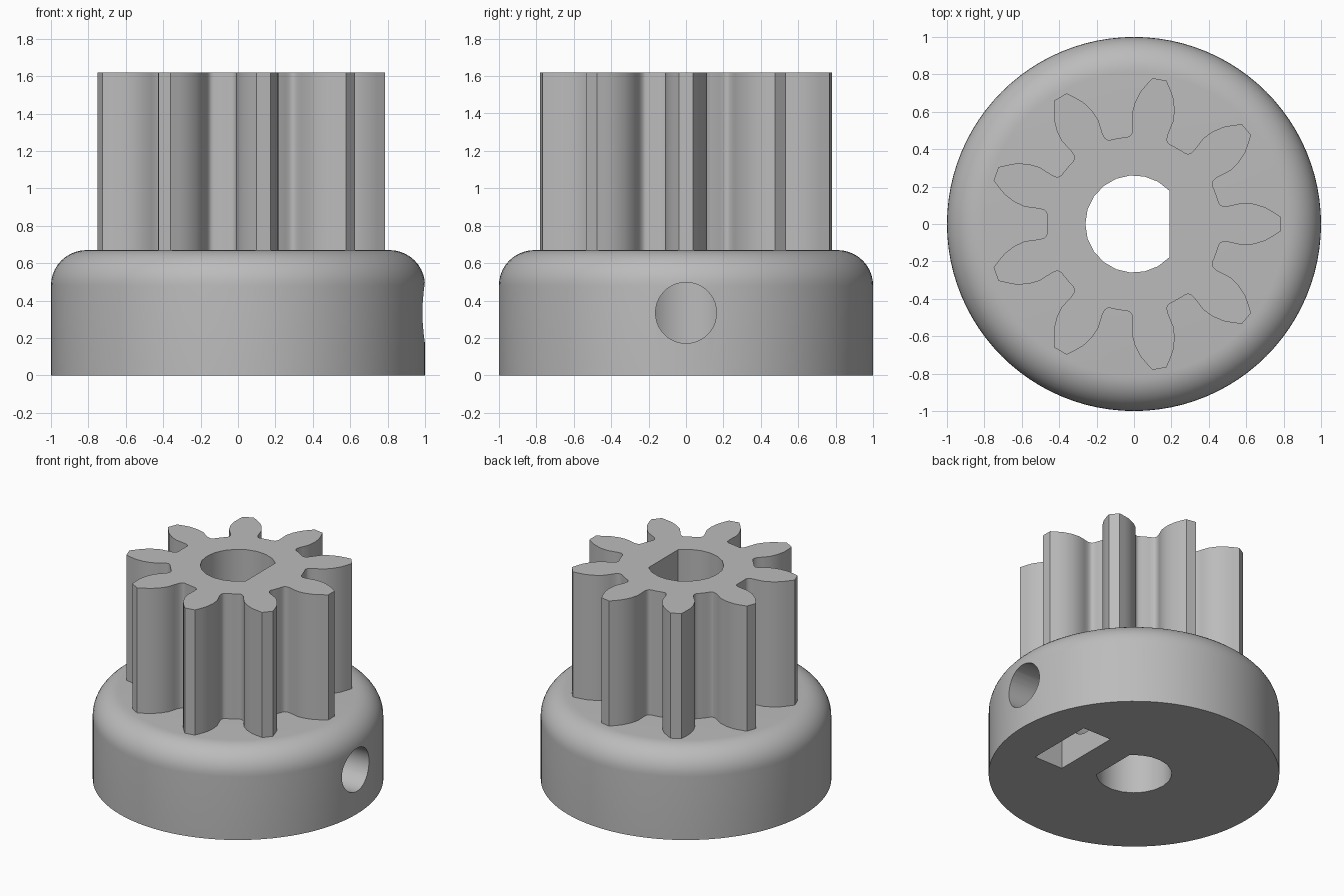
import bpy
import bmesh
from math import sin, cos, pi, radians

cube = bpy.data.objects.get("Cube")
if cube:
    bpy.data.objects.remove(cube, do_unlink=True)

TEETH = 9
COLLAR_TOP = 0.67
GEAR_TOP = 1.62
SCREW_Z = 0.335

grey = bpy.data.materials.new("plain grey")
grey.use_nodes = True
colour = (0.5, 0.5, 0.5, 1)
grey.diffuse_color = colour
grey.node_tree.nodes["Principled BSDF"].inputs["Base Color"].default_value = colour


def add_object(name, bm):
    bmesh.ops.recalc_face_normals(bm, faces=bm.faces)
    mesh = bpy.data.meshes.new(name)
    bm.to_mesh(mesh)
    bm.free()
    mesh.materials.append(grey)
    obj = bpy.data.objects.new(name, mesh)
    bpy.context.collection.objects.link(obj)
    return obj


def prism(name, outline, low, high, axis="z"):
    """Extrude a closed outline along z, or a (y, z) outline along x."""
    def place(a, b, c):
        return (a, b, c) if axis == "z" else (c, a, b)
    bm = bmesh.new()
    bottom = [bm.verts.new(place(a, b, low)) for a, b in outline]
    top = [bm.verts.new(place(a, b, high)) for a, b in outline]
    bm.faces.new(bottom)
    bm.faces.new(top)
    for i in range(len(outline)):
        j = (i + 1) % len(outline)
        bm.faces.new((bottom[i], bottom[j], top[j], top[i]))
    return add_object(name, bm)


def circle(radius, sides, centre=(0, 0), start=0):
    return [(centre[0] + radius * cos(start + 2 * pi * i / sides),
             centre[1] + radius * sin(start + 2 * pi * i / sides)) for i in range(sides)]


def cut(target, cutter):
    mod = target.modifiers.new("cut", "BOOLEAN")
    mod.operation = "DIFFERENCE"
    mod.solver = "EXACT"
    mod.object = cutter
    bpy.context.view_layer.objects.active = target
    bpy.ops.object.modifier_apply(modifier=mod.name)


# Collar: a disc with a rounded upper rim
FILLET = 0.19
rim = [(1, 0)] + [(1 - FILLET + FILLET * cos(a), COLLAR_TOP - FILLET + FILLET * sin(a))
                  for a in (radians(9 * i) for i in range(11))]
bm = bmesh.new()
SIDES = 96
rings = [[bm.verts.new((x, y, z)) for x, y in circle(r, SIDES)] for r, z in rim]
bm.faces.new(rings[0])
bm.faces.new(rings[-1])
for low, high in zip(rings, rings[1:]):
    for i in range(SIDES):
        j = (i + 1) % SIDES
        bm.faces.new((low[i], low[j], high[j], high[i]))
collar = add_object("collar", bm)

# Pinion: half a tooth flank, mirrored and repeated around the axis
flank = [(0.785, 0.038), (0.742, 0.066), (0.70, 0.09), (0.64, 0.108), (0.58, 0.113),
         (0.53, 0.102), (0.50, 0.095), (0.475, 0.095), (0.462, 0.101),
         (0.453, 0.113), (0.447, 0.134), (0.438, 0.159)]
tooth = [(r, -t) for r, t in reversed(flank[:-1])] + flank
outline = []
for k in range(TEETH):
    a = 2 * pi * k / TEETH
    outline += [(r * cos(a) - t * sin(a), r * sin(a) + t * cos(a)) for r, t in tooth]
pinion = prism("pinion", outline, COLLAR_TOP - 0.005, GEAR_TOP)

# Cutters: D-shaped shaft bore, set screw hole, nut pocket open at the bottom
bore_flat = 0.19
bore_angle = 0.752
bore_outline = [(0.26 * cos(a), 0.26 * sin(a))
                for a in (bore_angle + (2 * pi - 2 * bore_angle) * i / 16 for i in range(17))]
bore = prism("bore_cutter", bore_outline, -0.1, GEAR_TOP + 0.1)
screw = prism("screw_cutter", circle(0.163, 40, (0, SCREW_Z)), 0, 1.2, "x")
half = 0.26
peak = half / cos(pi / 6)
nut_outline = [(-half, -0.1), (half, -0.1), (half, SCREW_Z + peak / 2),
               (0, SCREW_Z + peak), (-half, SCREW_Z + peak / 2)]
nut = prism("nut_pocket_cutter", nut_outline, 0.43, 0.67, "x")

for cutter in (bore, screw, nut):
    cut(collar, cutter)
cut(pinion, bore)
for cutter in (bore, screw, nut):
    bpy.data.objects.remove(cutter, do_unlink=True)

# Smooth curved walls, keep the edges crisp
for obj in (collar, pinion):
    bpy.ops.object.select_all(action="DESELECT")
    obj.select_set(True)
    bpy.context.view_layer.objects.active = obj
    bpy.ops.object.shade_smooth_by_angle(angle=radians(35))
